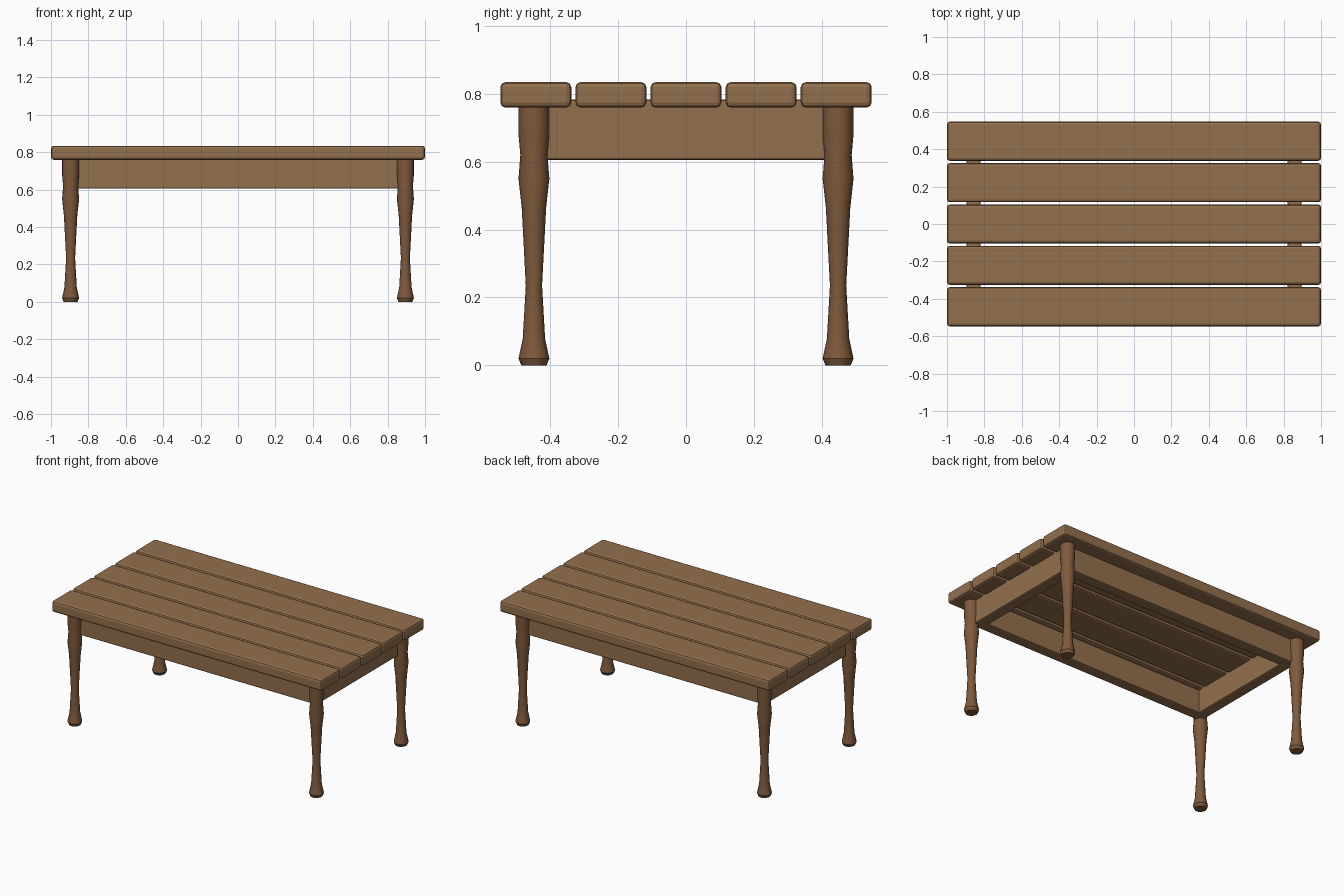
import bpy, bmesh, math

if "Cube" in bpy.data.objects:
    bpy.data.objects.remove(bpy.data.objects["Cube"])


def material(name, color):
    m = bpy.data.materials.new(name)
    m.diffuse_color = (*color, 1)
    m.use_nodes = True
    m.node_tree.nodes["Principled BSDF"].inputs["Base Color"].default_value = m.diffuse_color
    return m


TOP_WOOD = material("top_wood", (0.29, 0.16, 0.075))
LEG_WOOD = material("leg_wood", (0.21, 0.10, 0.045))


def add_object(name, bm, mat):
    mesh = bpy.data.meshes.new(name)
    bmesh.ops.recalc_face_normals(bm, faces=bm.faces)
    bm.to_mesh(mesh)
    bm.free()
    ob = bpy.data.objects.new(name, mesh)
    bpy.context.collection.objects.link(ob)
    mesh.materials.append(mat)
    return ob


def beveled_box(name, center, size, bevel):
    bm = bmesh.new()
    bmesh.ops.create_cube(bm, size=1)
    bmesh.ops.scale(bm, vec=size, verts=bm.verts)
    ob = add_object(name, bm, TOP_WOOD)
    ob.location = center
    mod = ob.modifiers.new("rounded_edges", 'BEVEL')
    mod.width = bevel
    mod.segments = 2
    return ob


def turned_leg(name, x, y, profile, sides=16):
    bm = bmesh.new()
    rings = []
    for r, z in profile:
        rings.append([bm.verts.new((r * math.cos(2 * math.pi * i / sides),
                                    r * math.sin(2 * math.pi * i / sides), z))
                      for i in range(sides)])
    for a, b in zip(rings, rings[1:]):
        for i in range(sides):
            j = (i + 1) % sides
            bm.faces.new((a[i], a[j], b[j], b[i]))
    bm.faces.new(rings[0][::-1])
    bm.faces.new(rings[-1])
    ob = add_object(name, bm, LEG_WOOD)
    ob.location = (x, y, 0)
    bpy.ops.object.select_all(action='DESELECT')
    ob.select_set(True)
    bpy.context.view_layer.objects.active = ob
    bpy.ops.object.shade_smooth_by_angle(angle=math.radians(30))


# Table top: five planks with narrow gaps
for i in range(5):
    beveled_box(f"top_plank_{i + 1}", (0, (i - 2) * 0.2212, 0.797),
                (2.0, 0.209, 0.075), 0.015)

# Apron frame under the top, outer faces on the leg centre lines
Z, H, T = 0.694, 0.178, 0.075
for side, s in (("front", -1), ("back", 1)):
    beveled_box(f"{side}_apron", (0, s * 0.4105, Z), (1.794, T, H), 0.008)
for side, s in (("left", -1), ("right", 1)):
    beveled_box(f"{side}_apron", (s * 0.8585, 0, Z), (T, 0.894, H), 0.008)

# Four turned legs (radius, height)
LEG = [(0.037, 0.0), (0.0455, 0.02), (0.033, 0.078), (0.024, 0.235),
       (0.036, 0.465), (0.0455, 0.55), (0.040, 0.62), (0.0455, 0.68),
       (0.0455, 0.765)]
for fb, sy in (("front", -1), ("back", 1)):
    for lr, sx in (("left", -1), ("right", 1)):
        turned_leg(f"{fb}_{lr}_leg", sx * 0.895, sy * 0.448, LEG)
